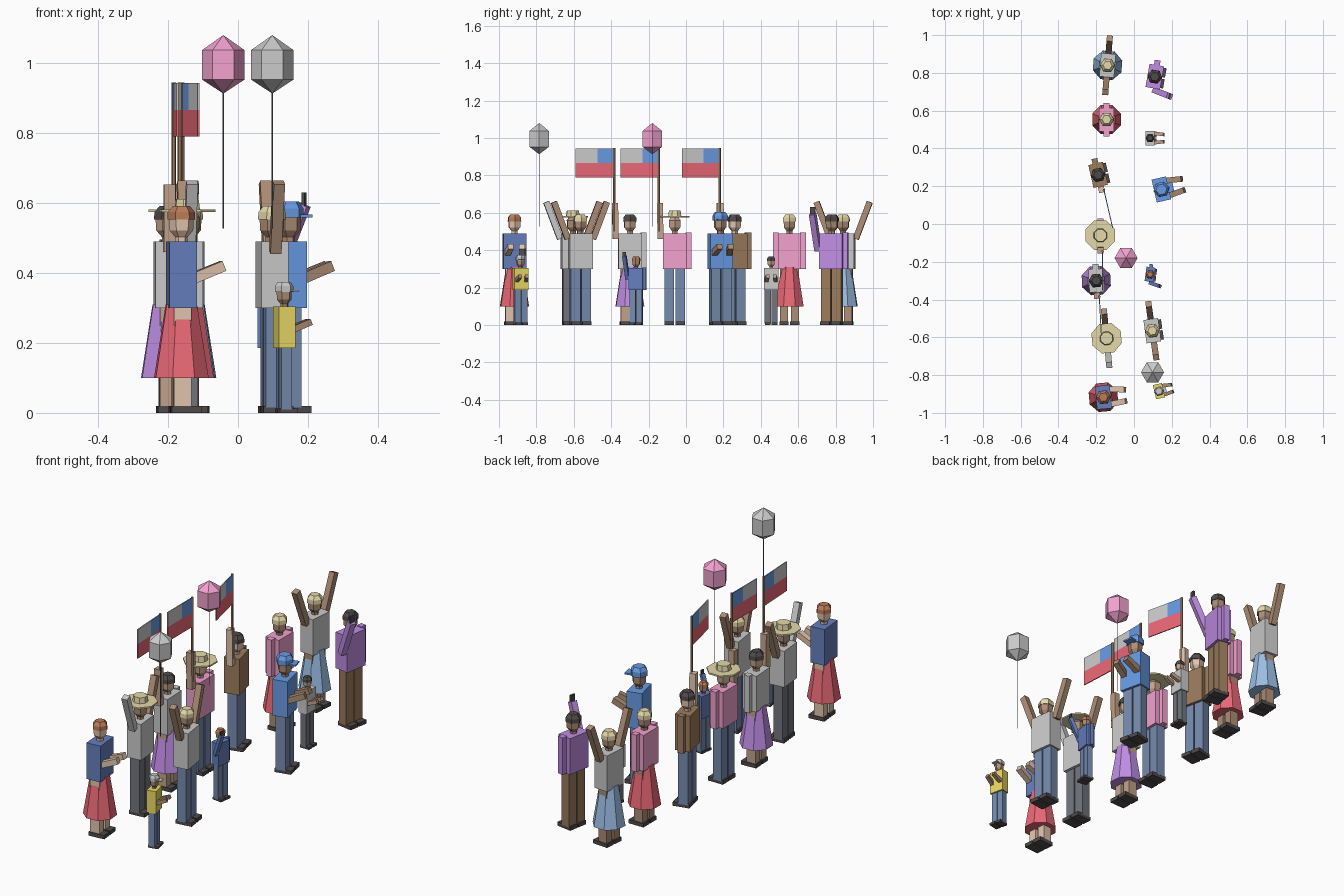
import bpy, bmesh
from math import radians, cos, sin, tau
from mathutils import Matrix, Vector

if "Cube" in bpy.data.objects:
    bpy.data.objects.remove(bpy.data.objects["Cube"])

COL = dict(navy=(.13, .21, .52), blue=(.14, .33, .78), red=(.82, .14, .18), pink=(.89, .36, .62),
           purple=(.53, .27, .78), yellow=(.83, .7, .13), straw=(.78, .69, .40), brown=(.33, .20, .11),
           black=(.08, .07, .07), coal=(.17, .18, .21), jeans=(.18, .26, .43), sky=(.33, .52, .78),
           auburn=(.5, .2, .1), dark=(.42, .27, .18), mid=(.55, .37, .26), tan=(.76, .56, .42), grey=None)
MATS = {}


def mat(name):
    if COL[name] and name not in MATS:
        MATS[name] = bpy.data.materials.new(name)
        MATS[name].diffuse_color = (*COL[name], 1)
    return MATS.get(name)


def finish(name, bm, colour, M):
    bmesh.ops.recalc_face_normals(bm, faces=bm.faces)
    me = bpy.data.meshes.new(name)
    bm.to_mesh(me)
    bm.free()
    ob = bpy.data.objects.new(name, me)
    ob.matrix_world = M
    if mat(colour):
        me.materials.append(mat(colour))
    bpy.context.collection.objects.link(ob)


def box(name, c, s, colour, M):
    bm = bmesh.new()
    bmesh.ops.create_cube(bm, size=1, matrix=Matrix.Translation(c) @ Matrix.Diagonal((*s, 1)))
    finish(name, bm, colour, M)


def limb(name, a, b, w, colour, M):
    # square bar from a to b
    a, b = Vector(a), Vector(b)
    d = b - a
    X = Matrix.Translation((a + b) / 2) @ d.to_track_quat('Z', 'Y').to_matrix().to_4x4()
    bm = bmesh.new()
    bmesh.ops.create_cube(bm, size=1, matrix=X @ Matrix.Diagonal((w, w, d.length, 1)))
    finish(name, bm, colour, M)


def lathe(name, profile, n, colour, M, turn=0):
    # stacked n-sided rings with flat or pointed ends
    bm = bmesh.new()
    rings = []
    for r, z in profile:
        k = n if r > 0 else 1
        rings.append([bm.verts.new((r * cos(tau * (i + turn) / n), r * sin(tau * (i + turn) / n), z))
                      for i in range(k)])
    for A, B in zip(rings, rings[1:]):
        for i in range(n):
            q = [A[i % len(A)], A[(i + 1) % len(A)], B[(i + 1) % len(B)], B[i % len(B)]]
            bm.faces.new(list(dict.fromkeys(q)))
    for R in (rings[0], rings[-1]):
        if len(R) > 2:
            bm.faces.new(R)
    finish(name, bm, colour, M)


def flag(p, M):
    y = -.085
    lathe(p + "flag_pole", [(.007, .50), (.007, .945)], 6, "brown", M @ Matrix.Translation((.012, y, 0)))
    box(p + "flag_red_stripe", (.012, y - .103, .828), (.005, .206, .077), "red", M)
    box(p + "flag_white_stripe", (.012, y - .147, .905), (.005, .118, .077), "grey", M)
    box(p + "flag_blue_corner", (.012, y - .044, .905), (.005, .088, .077), "blue", M)


def arm(p, side, pose, shirt, skin, M):
    s = side
    if pose == "down":
        limb(p + "arm_down", (0, s * .073, .30), (0, s * .073, .495), .031, shirt, M)
    elif pose in ("up", "sleeve_up"):
        limb(p + "arm_raised", (0, s * .068, .46), (0, s * .143, .658), .032,
             skin if pose == "up" else shirt, M)
    elif pose == "flag":
        limb(p + "arm_holding_flag", (0, s * .076, .46), (0, s * .08, .653), .032, skin, M)
        flag(p, M)
    elif pose == "clap":
        limb(p + "forearm", (.02, s * .042, .38), (.118, s * .030, .42), .030, skin, M)
    elif pose == "phone":
        limb(p + "arm_filming", (.015, s * .072, .40), (.095, s * .088, .595), .032, shirt, M)
        box(p + "phone", (.095, s * .088, .605), (.010, .028, .050), "black", M)


def person(p, x, y, rot, shirt, lower, skin, hair, left, right, hat="hair", skirt=False, scale=1):
    M = Matrix.Translation((x, y, 0)) @ Matrix.Rotation(radians(rot), 4, 'Z') @ Matrix.Scale(scale, 4)
    # legs and shoes
    for s in (-1, 1):
        box(p + "leg", (0, s * .029, .16), (.05, .042 if skirt else .052, .29), skin if skirt else lower, M)
        box(p + "shoe", (.011, s * .029, .01), (.086, .050, .02), "black", M)
    if skirt:
        lathe(p + "skirt", [(.082, .10), (.047, .31)], 8, lower, M, .5)
    # body and head
    box(p + "torso", (0, 0, .395), (.078, .124, .19), shirt, M)
    lathe(p + "neck", [(.018, .48), (.018, .52)], 6, skin, M)
    lathe(p + "head", [(.018, .503), (.034, .522), (.036, .56), (.018, .583)], 6, skin, M)
    # headwear
    if hat == "wide":
        lathe(p + "hat_brim", [(.084, .574), (.084, .582)], 8, hair, M, .5)
        lathe(p + "hat_crown", [(.038, .582), (.034, .611)], 8, hair, M, .5)
    elif hat == "cap":
        lathe(p + "cap", [(.043, .558), (.043, .585), (.030, .604)], 6, hair, M)
        box(p + "cap_visor", (.042, 0, .563), (.045, .052, .008), hair, M)
    else:
        lathe(p + "hair", [(.040, .553), (.039, .574), (.024, .592)], 6, hair, M)
    arm(p + "left_", 1, left, shirt, skin, M)
    arm(p + "right_", -1, right, shirt, skin, M)


# back row
person("waver_a_", -.14, .84, -4.6, "grey", "sky", "dark", "straw", "up", "up", skirt=True)
person("woman_b_", -.145, .553, 0, "pink", "red", "dark", "straw", "down", "down", skirt=True)
person("flag_bearer_c_", -.19, .26, 13, "brown", "jeans", "tan", "black", "down", "flag")
person("flag_bearer_d_", -.178, -.06, 0, "pink", "jeans", "mid", "straw", "down", "flag", hat="wide")
person("flag_bearer_e_", -.20, -.30, 3, "grey", "purple", "mid", "black", "down", "flag", skirt=True)
person("waver_f_", -.145, -.605, 5.4, "grey", "coal", "dark", "straw", "up", "sleeve_up", hat="wide")
person("clapper_g_", -.162, -.917, 5, "navy", "red", "tan", "auburn", "clap", "clap", skirt=True)
# front row
person("filmer_h_", .11, .78, -10, "purple", "brown", "dark", "black", "down", "phone")
person("clapper_j_", .145, .183, 13, "blue", "jeans", "dark", "blue", "clap", "clap", hat="cap")
person("waver_l_", .097, -.565, 8, "grey", "jeans", "dark", "straw", "up", "up")
# children
person("child_i_", .085, .455, 0, "grey", "coal", "mid", "black", "clap", "clap", scale=.62)
person("child_k_", .085, -.267, -8, "navy", "jeans", "dark", "auburn", "down", "phone", scale=.62)
person("child_m_", .132, -.885, 13, "yellow", "jeans", "dark", "grey", "clap", "clap", hat="cap", scale=.62)

# balloons on strings
for p, x, y, c in (("pink_", -.042, -.18, "pink"), ("grey_", .098, -.785, "grey")):
    B = Matrix.Translation((x, y, 0))
    lathe(p + "balloon", [(0, .913), (.061, .953), (.061, 1.037), (0, 1.08)], 6, c, B)
    lathe(p + "balloon_string", [(.002, .527), (.002, .92)], 4, "coal", B)

for m in bpy.data.materials:
    if m.users and not m.is_grease_pencil:
        m.use_nodes = True
        m.node_tree.nodes["Principled BSDF"].inputs["Base Color"].default_value = m.diffuse_color
